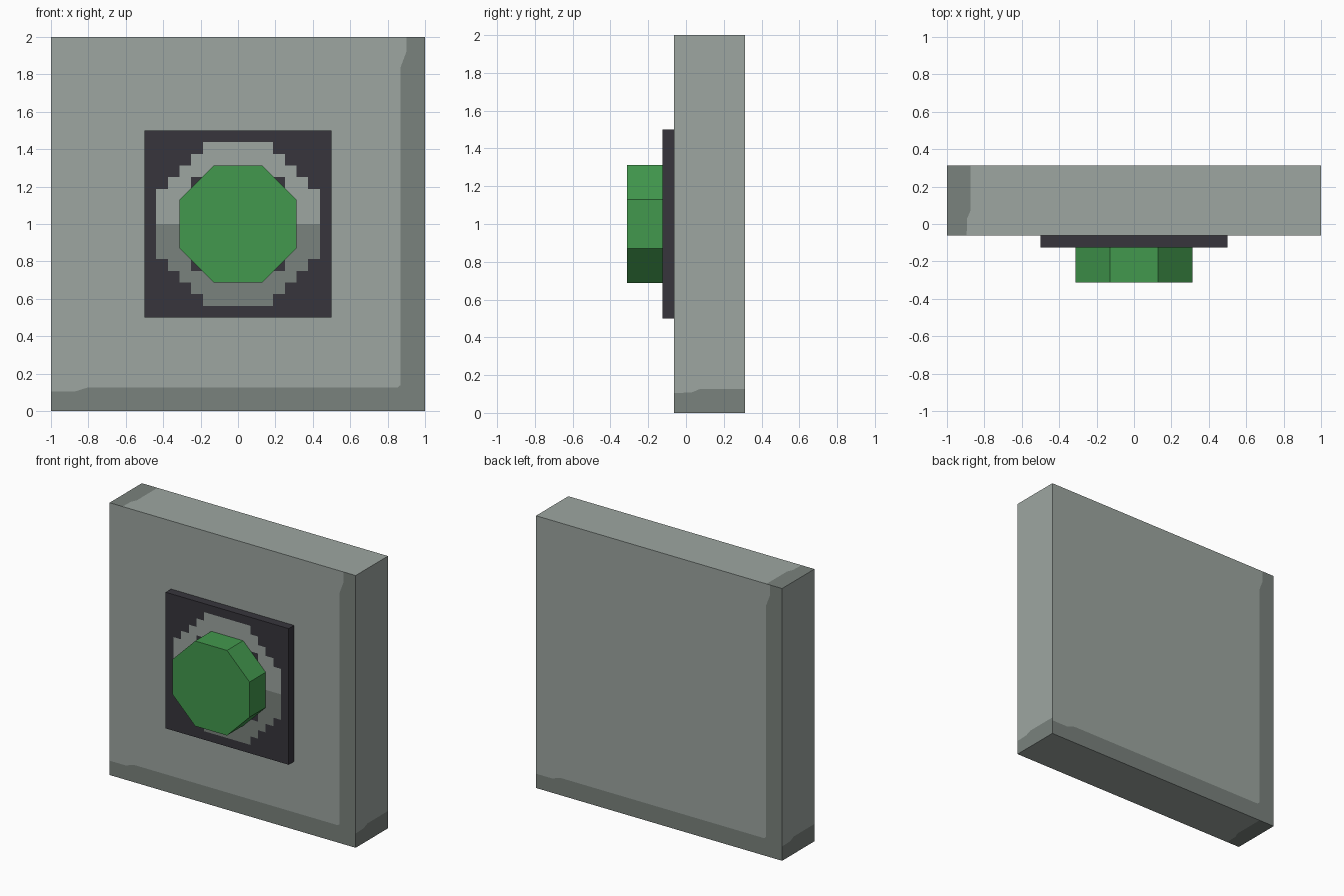
import bpy, bmesh, math
from mathutils import Vector, Matrix

cube = bpy.data.objects.get("Cube")
if cube:
    bpy.data.objects.remove(cube, do_unlink=True)


def material(name, rgb):
    # Display colour in, linear colour stored
    lin = [((c / 255 + 0.055) / 1.055) ** 2.4 for c in rgb] + [1]
    m = bpy.data.materials.new(name)
    m.use_nodes = True
    m.diffuse_color = lin
    m.node_tree.nodes["Principled BSDF"].inputs["Base Color"].default_value = lin
    return m


LIGHT = material("light grey", (157, 166, 161))
SHADE = material("dark grey", (122, 130, 125))
BLACK = material("charcoal", (55, 53, 60))
GREEN = material("green", (66, 152, 77))


def finish(name, bm, mats):
    mesh = bpy.data.meshes.new(name)
    bm.to_mesh(mesh)
    bm.free()
    for m in mats:
        mesh.materials.append(m)
    obj = bpy.data.objects.new(name, mesh)
    bpy.context.collection.objects.link(obj)
    return obj


# Wall slab: every side is cut into a light field and a dark worn border
Y0, Y1 = -0.0625, 0.3125
CENTRE = Vector((0, (Y0 + Y1) / 2, 1))
bm = bmesh.new()


def cut_side(border, dark_end, light_end, place, turn):
    for index, outline in enumerate((border + light_end, border + dark_end)):
        points = [turn @ (Vector(place(*p)) - CENTRE) + CENTRE for p in outline]
        face = bm.faces.new([bm.verts.new(p) for p in points])
        face.material_index = index
        face.normal_update()
        if face.normal.dot(face.calc_center_median() - CENTRE) < 0:
            face.normal_flip()


broad = [(0.9, 2), (0.9, 1.92), (0.87, 1.84), (0.87, 0.14), (0.855, 0.127),
         (-0.8, 0.127), (-0.87, 0.105), (-1, 0.105)]
edge = [(Y0, 0.105), (0.03, 0.108), (0.075, 0.127), (Y1, 0.127)]

for angle in (0, math.pi):
    turn = Matrix.Rotation(angle, 3, 'Z')
    # Front and back
    cut_side(broad, [(-1, 0), (1, 0), (1, 2)], [(-1, 2)],
             lambda x, z: (x, Y0, z), turn)
    # Ends
    cut_side(edge, [(Y1, 0), (Y0, 0)], [(Y1, 2), (Y0, 2)],
             lambda y, z: (1, y, z), turn)
for flip in (1, -1):
    # Top and underside
    cut_side(edge, [(Y1, 0), (Y0, 0)], [(Y1, 2), (Y0, 2)],
             lambda y, d: (d - 1, y, 2), Matrix.Diagonal((1, 1, flip)))
bmesh.ops.remove_doubles(bm, verts=bm.verts, dist=0.0001)
finish("wall_slab", bm, [LIGHT, SHADE])

# Mounting plate with a stepped ring, light above and dark below
bm = bmesh.new()
bmesh.ops.create_grid(bm, x_segments=16, y_segments=16, size=0.5)
bmesh.ops.rotate(bm, verts=bm.verts, matrix=Matrix.Rotation(math.pi / 2, 3, 'X'))
bmesh.ops.translate(bm, verts=bm.verts, vec=(0, -0.125, 1))
for f in bm.faces:
    c = f.calc_center_median()
    col, row = int(abs(c.x) * 16), int(abs(c.z - 1) * 16)
    outer = max(col, row) < 7 and col + row <= 8
    if outer and max(col, row) > 3:
        f.material_index = 1 if c.z > 1 else 2
rim = [e for e in bm.edges if e.is_boundary]
sides = bmesh.ops.extrude_edge_only(bm, edges=rim)["geom"]
moved = [v for v in sides if isinstance(v, bmesh.types.BMVert)]
bmesh.ops.translate(bm, verts=moved, vec=(0, 0.0625, 0))
bmesh.ops.holes_fill(bm, edges=[e for e in bm.edges if e.is_boundary], sides=0)
for f in bm.faces:
    if f.calc_center_median().y > -0.124:
        f.material_index = 0
bmesh.ops.recalc_face_normals(bm, faces=bm.faces)
finish("mounting_plate", bm, [BLACK, LIGHT, SHADE])

# Eight-sided push button
bm = bmesh.new()
radius = 0.3125 / math.cos(math.pi / 8)
bmesh.ops.create_cone(bm, cap_ends=True, segments=8, radius1=radius,
                      radius2=radius, depth=0.1875)
# Turn so that a flat side always faces up
if any(abs(v.co.x) < 0.001 for v in bm.verts):
    bmesh.ops.rotate(bm, verts=bm.verts, matrix=Matrix.Rotation(math.pi / 8, 3, 'Z'))
bmesh.ops.rotate(bm, verts=bm.verts, matrix=Matrix.Rotation(math.pi / 2, 3, 'X'))
bmesh.ops.translate(bm, verts=bm.verts, vec=(0, -0.21875, 1))
finish("push_button", bm, [GREEN])
